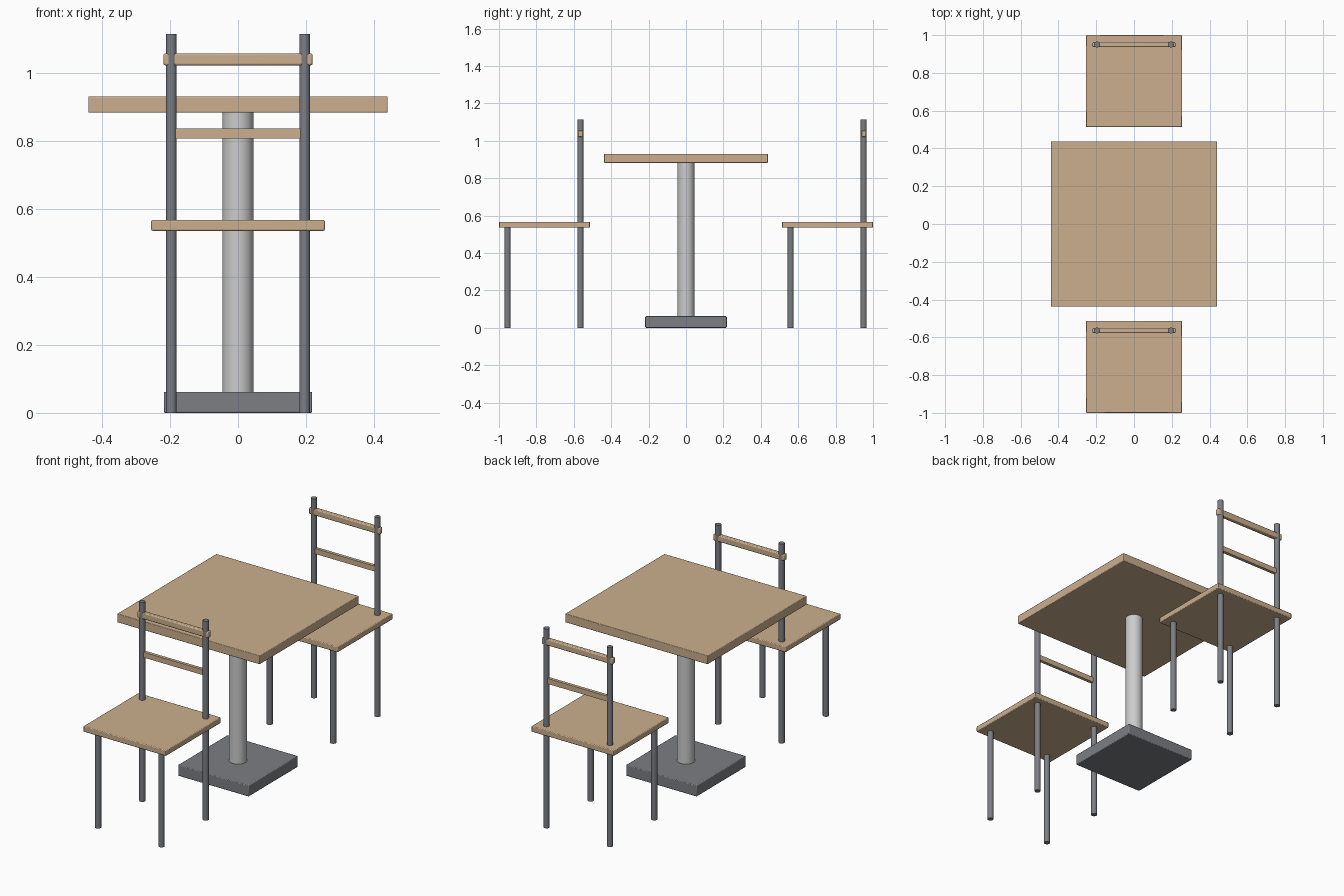
import bpy
from math import pi

if "Cube" in bpy.data.objects:
    bpy.data.objects.remove(bpy.data.objects["Cube"])


def material(name, rgb):
    m = bpy.data.materials.new(name)
    m.diffuse_color = (*rgb, 1)
    m.use_nodes = True
    m.node_tree.nodes["Principled BSDF"].inputs["Base Color"].default_value = m.diffuse_color
    return m


WOOD = material("wood", (0.60, 0.43, 0.27))
DARK = material("dark_metal", (0.20, 0.21, 0.23))


def finish(o, name, mat):
    o.name = name
    if mat:
        o.data.materials.append(mat)
    bpy.ops.object.shade_smooth_by_angle(angle=pi / 5)


def box(name, x, y, z, mat, bevel=0.0):
    """Box from (min, max) ranges with an optional small rounded edge."""
    bpy.ops.mesh.primitive_cube_add(
        size=1, location=[(r[0] + r[1]) / 2 for r in (x, y, z)])
    o = bpy.context.object
    o.scale = [r[1] - r[0] for r in (x, y, z)]
    bpy.ops.object.transform_apply(location=False, rotation=False, scale=True)
    if bevel:
        b = o.modifiers.new("edge", 'BEVEL')
        b.width, b.segments = bevel, 2
    finish(o, name, mat)


def tube(name, x, y, z0, z1, r, sides, mat):
    bpy.ops.mesh.primitive_cylinder_add(
        vertices=sides, radius=r, depth=z1 - z0, location=(x, y, (z0 + z1) / 2))
    finish(bpy.context.object, name, mat)


# Table
box("table_top", (-0.44, 0.44), (-0.438, 0.438), (0.882, 0.93), WOOD, 0.003)
tube("table_post", 0, 0, 0.05, 0.885, 0.046, 32, None)
box("table_base", (-0.218, 0.218), (-0.218, 0.218), (0, 0.062), DARK, 0.004)

# Two identical chairs, both with the backrest on the +y side
for label, y in (("front", -0.757), ("back", 0.757)):
    box(label + "_seat", (-0.255, 0.255), (y - 0.243, y + 0.243),
        (0.535, 0.567), WOOD, 0.004)
    for side, x in (("left", -0.196), ("right", 0.196)):
        tube(f"{label}_chair_{side}_front_leg", x, y - 0.197, 0, 0.54, 0.016, 12, DARK)
        tube(f"{label}_chair_{side}_back_post", x, y + 0.193, 0, 1.113, 0.016, 12, DARK)
    # Backrest rails
    box(label + "_chair_top_rail", (-0.219, 0.219), (y + 0.180, y + 0.206),
        (1.021, 1.056), WOOD, 0.005)
    box(label + "_chair_lower_rail", (-0.19, 0.19), (y + 0.184, y + 0.202),
        (0.806, 0.836), WOOD)
